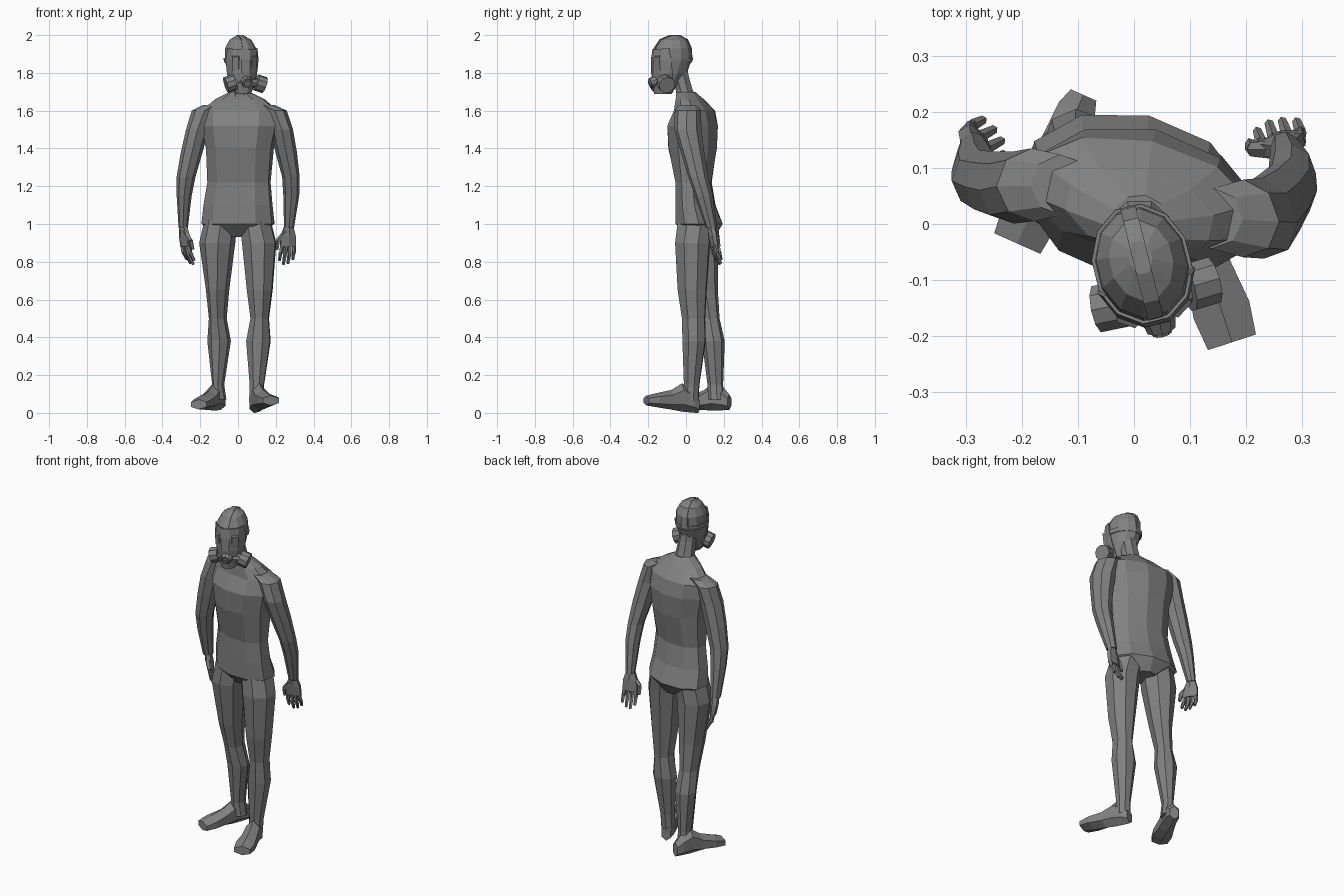
import bpy, bmesh
from math import sin, cos, pi, radians
from mathutils import Vector, Matrix

cube = bpy.data.objects.get("Cube")
if cube:
    bpy.data.objects.remove(cube, do_unlink=True)

grey = bpy.data.materials.new("mid grey")
grey.use_nodes = True
tone = (0.22, 0.22, 0.22, 1)
grey.diffuse_color = tone
grey.node_tree.nodes["Principled BSDF"].inputs["Base Color"].default_value = tone
UP = Vector((0, 0, 1))


def finish(name, bm):
    bmesh.ops.recalc_face_normals(bm, faces=bm.faces)
    mesh = bpy.data.meshes.new(name)
    bm.to_mesh(mesh)
    bm.free()
    mesh.materials.append(grey)
    obj = bpy.data.objects.new(name, mesh)
    bpy.context.collection.objects.link(obj)
    return obj


def flat_axes(degrees):
    a = radians(degrees)
    return Vector((cos(a), sin(a), 0)), Vector((-sin(a), cos(a), 0))


def loft_mesh(rings, axes, sides=8):
    """Skin rings of (x, y, z, half width, half depth) spread along two axes."""
    bm = bmesh.new()
    u, v = axes
    turn = pi / sides
    loops = []
    for x, y, z, w, d in rings:
        k = 1 / cos(turn)
        loops.append([bm.verts.new(Vector((x, y, z))
                      + u * w * k * cos(2 * turn * i + turn)
                      + v * d * k * sin(2 * turn * i + turn)) for i in range(sides)])
    for a, b in zip(loops, loops[1:]):
        for i in range(sides):
            j = (i + 1) % sides
            bm.faces.new((a[i], a[j], b[j], b[i]))
    bm.faces.new(loops[0])
    bm.faces.new(loops[-1])
    return bm


def loft(name, rings, axes, sides=8):
    return finish(name, loft_mesh(rings, axes, sides))


def rod(name, start, end, r1, r2, sides=10):
    start, end = Vector(start), Vector(end)
    bm = bmesh.new()
    line = end - start
    m = Matrix.Translation((start + end) / 2) @ line.to_track_quat("Z", "Y").to_matrix().to_4x4()
    bmesh.ops.create_cone(bm, cap_ends=True, segments=sides, radius1=r1, radius2=r2,
                          depth=line.length, matrix=m)
    return finish(name, bm)


# Torso, turned so that the left shoulder leads
loft("torso", [(0, .08, .93, .06, .07), (0, .07, 1, .19, .12), (0, .05, 1.1, .18, .1),
               (.005, .04, 1.22, .165, .09), (.01, .035, 1.4, .175, .125),
               (.01, .035, 1.52, .2, .13), (.01, .045, 1.6, .2, .1),
               (.01, .02, 1.66, .13, .07), (.01, 0, 1.7, .05, .05)], flat_axes(-12), 10)
loft("neck", [(.01, .02, 1.62, .07, .06), (.01, -.01, 1.71, .05, .045),
              (.01, -.03, 1.78, .045, .045), (.01, -.05, 1.86, .05, .05)], flat_axes(0))

# Legs
loft("left_leg", [(.09, .05, 1.02, .08, .09), (.112, .035, .9, .088, .09),
                  (.115, .033, .65, .066, .075), (.115, .04, .5, .047, .06),
                  (.108, .043, .38, .063, .06), (.1, .03, .15, .037, .04),
                  (.097, .025, .06, .037, .04)], flat_axes(-5))
loft("right_leg", [(-.09, .08, 1.02, .08, .09), (-.11, .075, .9, .088, .09),
                   (-.108, .095, .65, .055, .07), (-.107, .12, .5, .042, .055),
                   (-.1, .145, .38, .058, .055), (-.105, .155, .15, .028, .04),
                   (-.1, .16, .07, .035, .04)], flat_axes(-20))


# Feet
def foot(name, heel, angle, base, lift):
    side, back = flat_axes(angle)
    steps = [(0, .025, .07), (.03, .035, .1), (.09, .037, .13), (.15, .042, .09),
             (.23, .052, .065), (.29, .045, .045)]
    rings = []
    for t, w, h in steps:
        p = Vector(heel) - back * t
        rings.append((p.x, p.y, base + lift * t + h / 2, w, h / 2))
    loft(name, rings, (side, UP), 6)


foot("left_foot", (.085, .065, 0), 18, .005, .13)
foot("right_foot", (-.09, .23, 0), -24, .022, 0)

# Arms
loft("left_arm", [(.14, .01, 1.63, .05, .05), (.195, .01, 1.6, .058, .065),
                  (.23, .01, 1.5, .055, .068), (.255, .035, 1.38, .052, .058),
                  (.28, .065, 1.25, .042, .05), (.282, .095, 1.15, .038, .045),
                  (.27, .135, .98, .024, .028)], flat_axes(20))
loft("right_arm", [(-.13, .07, 1.63, .05, .05), (-.18, .07, 1.6, .06, .06),
                   (-.215, .065, 1.5, .055, .06), (-.245, .07, 1.38, .053, .055),
                   (-.275, .08, 1.25, .046, .048), (-.285, .1, 1.15, .036, .042),
                   (-.29, .135, .98, .022, .028)], flat_axes(-20))


# Hands: palm, four curled fingers and a thumb
def hand(side, wrist, angle, curl):
    across, _ = flat_axes(angle)
    w, c = Vector(wrist), Vector(curl)
    palm = [(0, .022, .018), (.05, .038, .02), (.11, .042, .016)]
    loft(side + "_palm", [(*(w - UP * t + c * t * .2), a, b) for t, a, b in palm],
         flat_axes(angle), 6)
    for i, length in enumerate((.08, .1, .095, .075)):
        root = w - UP * .1 + c * .02 + across * (i - 1.5) * .021
        mid = root - UP * length * .55 + c * length * .15 + across * (i - 1.5) * .003
        tip = mid - UP * length * .5 + c * length * .45
        rod(f"{side}_finger_{i + 1}", root, mid, .012, .011, 5)
        rod(f"{side}_fingertip_{i + 1}", mid + UP * .004, tip, .011, .008, 5)
    joint = w - across * .055 - UP * .08 + c * .02
    rod(side + "_thumb", w - UP * .03 - across * .01, joint, .018, .013, 5)
    rod(side + "_thumb_tip", joint, joint - UP * .045 + c * .02, .013, .009, 5)


hand("left", (.268, .135, .99), 15, (-.2, .6, 0))
hand("right", (-.29, .135, .99), 120, (.6, .3, 0))

# Head, modelled facing forward then turned a little to its left
HEAD = Matrix.Translation((.014, -.07, 0)) @ Matrix.Rotation(radians(14), 4, "Z")
skull = [(0, -.055, 1.69, .03, .035), (0, -.035, 1.73, .05, .06), (0, -.015, 1.8, .07, .088),
         (0, -.002, 1.87, .08, .1), (0, 0, 1.93, .078, .095), (0, .005, 1.975, .055, .07),
         (0, .01, 1.997, .02, .025)]


def place(obj):
    obj.matrix_world = HEAD
    return obj


def shell(name, grow, cuts):
    """Part of the head surface, pushed outward and trimmed by planes."""
    rings = [(x, y, z, w + grow, d + grow) for x, y, z, w, d in skull]
    bm = loft_mesh(rings, flat_axes(0), 12)
    for point, normal in cuts:
        bmesh.ops.bisect_plane(bm, geom=bm.verts[:] + bm.edges[:] + bm.faces[:],
                               plane_co=point, plane_no=normal, clear_outer=True)
    obj = place(finish(name, bm))
    mod = obj.modifiers.new("thickness", "SOLIDIFY")
    mod.thickness = .006
    mod.offset = 0
    return obj


place(loft("head", skull, flat_axes(0), 12))
shell("mask", .007, [((0, -.02, 1.8), (0, 1, .15)), ((0, 0, 1.935), (0, -.1, 1))])
shell("crown_strap", .003, [((.014, 0, 0), (1, 0, 0)), ((-.014, 0, 0), (-1, 0, 0)),
                            ((0, 0, 1.86), (0, 0, -1))])
shell("side_strap", .003, [((0, 0, 1.88), (0, 0, 1)), ((0, 0, 1.855), (0, 0, -1)),
                           ((0, -.04, 0), (0, -1, 0))])

# Mask fittings
place(rod("valve", (.005, -.085, 1.76), (.005, -.122, 1.745), .036, .027))
place(rod("valve_cap", (.005, -.118, 1.747), (.005, -.13, 1.742), .02, .018))
for s, side in ((1, "left"), (-1, "right")):
    lens = loft(side + "_lens", [(0, 0, -.004, .021, .038), (0, 0, .004, .017, .034)],
                flat_axes(0), 4)
    facing = Vector((s * .55, -.85, -.1)).to_track_quat("Z", "Y").to_matrix().to_4x4()
    lens.matrix_world = HEAD @ Matrix.Translation((s * .05, -.094, 1.85)) @ facing
    place(rod(side + "_hose", (s * .02, -.08, 1.75), (s * .08, -.062, 1.745), .022, .025, 8))
    place(rod(side + "_canister", (.01 + s * .058, -.062, 1.75),
              (.01 + s * .105, -.06, 1.735), .044, .044, 10))
